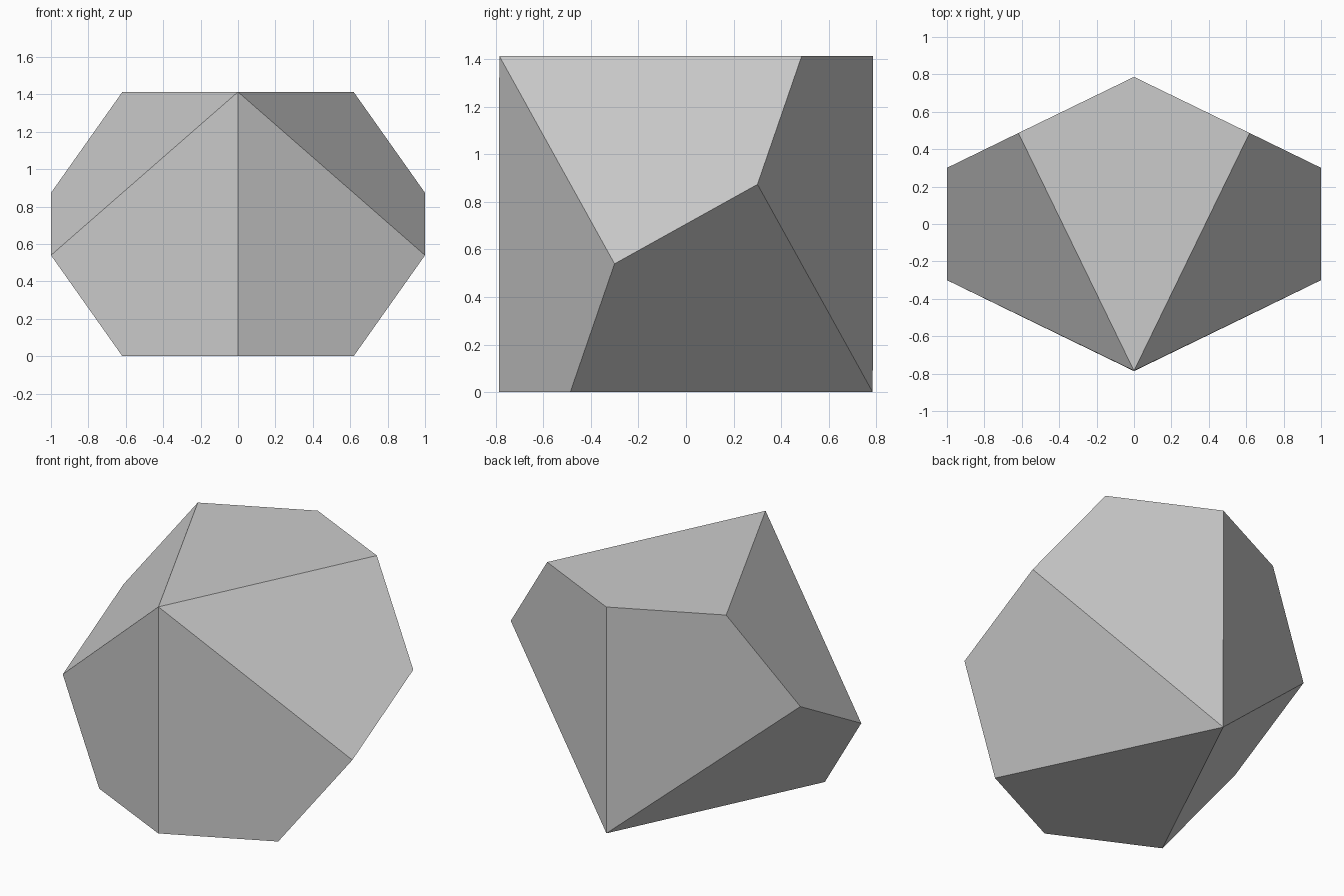
import bpy
import bmesh
from math import sin, cos, pi, atan2
from mathutils import Matrix, Vector

cube = bpy.data.objects.get("Cube")
if cube:
    bpy.data.objects.remove(cube, do_unlink=True)

# Plain grey material
grey = bpy.data.materials.new("plain grey")
grey.use_nodes = True
colour = (0.6, 0.6, 0.6, 1)
grey.diffuse_color = colour
grey.node_tree.nodes["Principled BSDF"].inputs["Base Color"].default_value = colour

# Ten-sided solid: two tips and a zigzag belt, with flat kite faces
SIDES = 10
STEP = 2 * pi / SIDES
tip = 1.056
radius = 1 / sin(2 * STEP)
zigzag = tip * (1 - cos(STEP)) / (1 + cos(STEP))

bm = bmesh.new()
tips = [bm.verts.new((0, 0, tip)), bm.verts.new((0, 0, -tip))]
belt = []
for k in range(SIDES):
    z = zigzag if k % 2 else -zigzag
    belt.append(bm.verts.new((radius * sin(k * STEP), radius * cos(k * STEP), z)))
for k in range(SIDES):
    end = tips[0] if k % 2 else tips[1]
    bm.faces.new([end] + [belt[(k + i) % SIDES] for i in range(3)])
bmesh.ops.recalc_face_normals(bm, faces=bm.faces)

# Tilt so that one kite lies flat on the ground
tilt = atan2(tip + zigzag, radius)
bm.transform(Matrix.Rotation(tilt, 4, "X"))
lowest = min(v.co.z for v in bm.verts)
bm.transform(Matrix.Translation(Vector((0, 0, -lowest))))

mesh = bpy.data.meshes.new("ten_sided_die")
bm.to_mesh(mesh)
bm.free()
mesh.materials.append(grey)
die = bpy.data.objects.new("ten_sided_die", mesh)
bpy.context.collection.objects.link(die)
